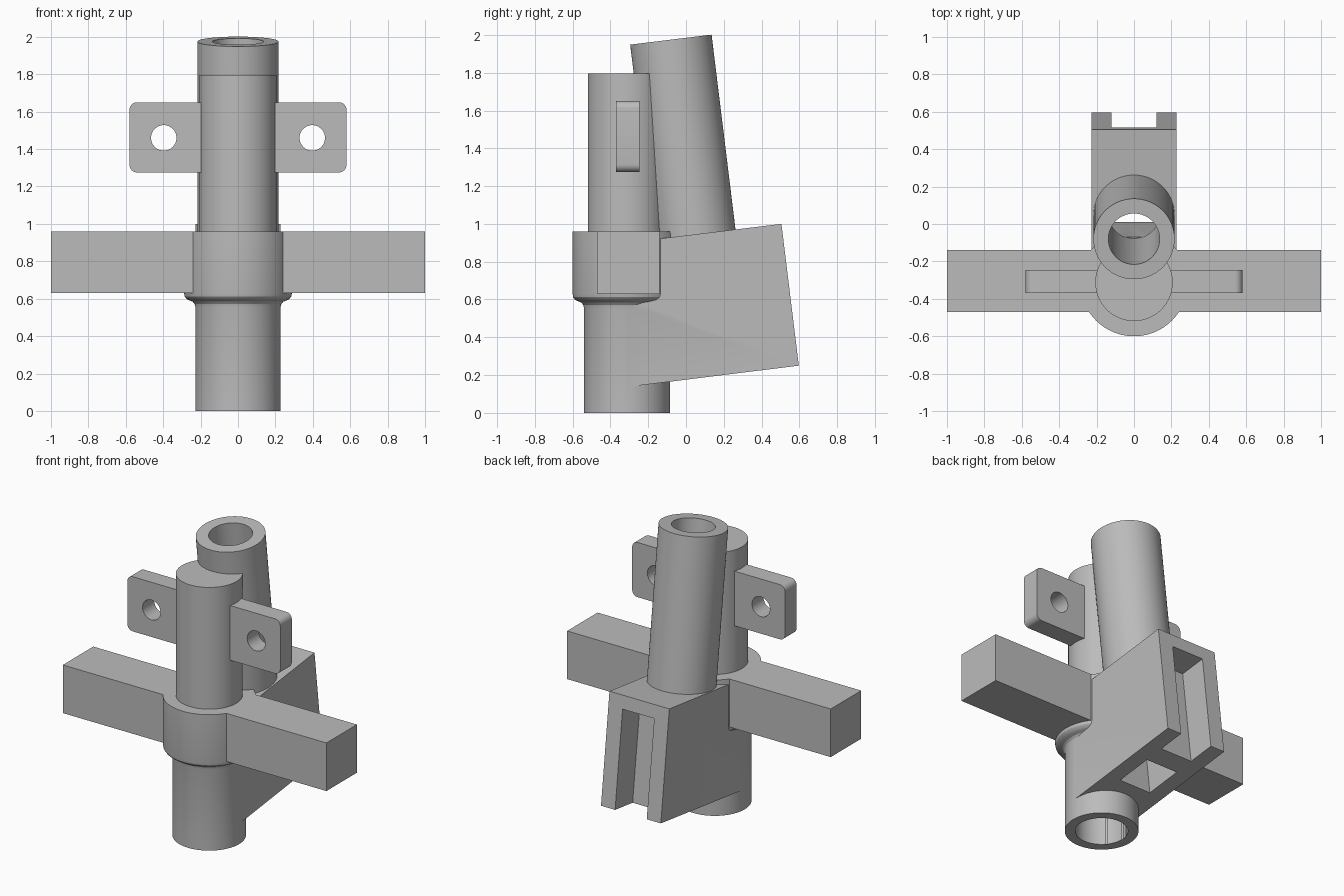
import bpy, bmesh, math
from mathutils import Matrix, Vector

cube = bpy.data.objects.get("Cube")
if cube:
    bpy.data.objects.remove(cube, do_unlink=True)

grey = bpy.data.materials.new("plain grey")
grey.use_nodes = True
grey.diffuse_color = (0.5, 0.5, 0.5, 1)
grey.node_tree.nodes["Principled BSDF"].inputs["Base Color"].default_value = (0.5, 0.5, 0.5, 1)

POST_Y = -0.312
SEGMENTS = 96
# Frame of the leaning tube: origin at the centre of its top rim
LEAN = Matrix.Translation((0, -0.08, 1.975)) @ Matrix.Rotation(math.radians(7), 4, 'X')
POST = Matrix.Translation((0, POST_Y, 0))


def make(name, bm, matrix=Matrix()):
    bm.transform(matrix)
    bmesh.ops.recalc_face_normals(bm, faces=bm.faces)
    mesh = bpy.data.meshes.new(name)
    bm.to_mesh(mesh)
    bm.free()
    mesh.materials.append(grey)
    obj = bpy.data.objects.new(name, mesh)
    bpy.context.collection.objects.link(obj)
    return obj


def box(name, low, high, matrix=Matrix()):
    low, high = Vector(low), Vector(high)
    bm = bmesh.new()
    bmesh.ops.create_cube(bm, size=1)
    size = Matrix.Diagonal((*(high - low), 1))
    return make(name, bm, matrix @ Matrix.Translation((low + high) / 2) @ size)


def cylinder(name, radius, z0, z1, matrix=Matrix()):
    bm = bmesh.new()
    bmesh.ops.create_cone(bm, cap_ends=True, segments=SEGMENTS, radius1=radius,
                          radius2=radius, depth=z1 - z0)
    return make(name, bm, matrix @ Matrix.Translation((0, 0, (z0 + z1) / 2)))


def lathe(name, profile, matrix=Matrix()):
    """Solid of revolution from (radius, z) points, ending on the axis."""
    bm = bmesh.new()
    verts = [bm.verts.new((r, 0, z)) for r, z in profile]
    edges = [bm.edges.new(pair) for pair in zip(verts, verts[1:])]
    bmesh.ops.spin(bm, geom=verts + edges, cent=(0, 0, 0), axis=(0, 0, 1),
                   angle=math.tau, steps=SEGMENTS)
    bmesh.ops.remove_doubles(bm, verts=bm.verts, dist=0.0001)
    return make(name, bm, matrix)


def prism(name, points, depth, matrix=Matrix()):
    """Extrude a 3D polygon along the given vector."""
    bm = bmesh.new()
    face = bm.faces.new([bm.verts.new(p) for p in points])
    grown = bmesh.ops.extrude_face_region(bm, geom=[face], use_keep_orig=True)
    moved = [g for g in grown["geom"] if isinstance(g, bmesh.types.BMVert)]
    bmesh.ops.translate(bm, verts=moved, vec=depth)
    return make(name, bm, matrix)


def combine(target, tool, operation):
    mod = target.modifiers.new(operation.lower(), 'BOOLEAN')
    mod.operation = operation
    mod.solver = 'EXACT'
    mod.object = tool
    bpy.context.view_layer.update()
    graph = bpy.context.evaluated_depsgraph_get()
    mesh = bpy.data.meshes.new_from_object(target.evaluated_get(graph))
    target.modifiers.clear()
    target.data = mesh
    bpy.data.objects.remove(tool, do_unlink=True)


# Upright post with its collar and filleted shoulder
body = lathe("joint_body", [
    (0, 0), (0.228, 0), (0.228, 0.555), (0.232, 0.572), (0.242, 0.584),
    (0.26, 0.591), (0.275, 0.599), (0.285, 0.612), (0.288, 0.63), (0.288, 0.96),
    (0.207, 0.96), (0.207, 1.795), (0, 1.795)], POST)

# Cross arms
combine(body, box("cross_arms", (-1, -0.47, 0.63), (1, -0.14, 0.96)), 'UNION')

# Mounting tabs with rounded outer corners
outline = []
for cx, cz, start in ((0.54, 1.315, -90), (0.54, 1.61, 0), (-0.54, 1.61, 90), (-0.54, 1.315, 180)):
    for step in range(7):
        a = math.radians(start + 15 * step)
        outline.append((cx + 0.04 * math.cos(a), -0.37, cz + 0.04 * math.sin(a)))
combine(body, prism("mounting_tabs", outline, (0, 0.125, 0)), 'UNION')

# Sloping rear block
side = [(-0.312, 0.137), (0.597, 0.25), (0.505, 1.0), (-0.312, 0.901)]
combine(body, prism("rear_block", [(-0.227, y, z) for y, z in side], (0.454, 0, 0)), 'UNION')

# Leaning tube
combine(body, cylinder("leaning_tube", 0.217, -1.3, 0, LEAN), 'UNION')

# Bores, rear slot, square pocket and tab holes
cutters = [
    cylinder("post_bore", 0.163, -0.1, 0.75, POST),
    cylinder("tube_bore", 0.137, -1.14, 0.1, LEAN),
    box("square_pocket", (-0.12, -0.13, -1.95), (0.12, 0.13, -1.13), LEAN),
    box("rear_slot", (-0.12, 0.27, -1.95), (0.12, 0.6, -1.13), LEAN),
]
for x in (-0.397, 0.397):
    across = Matrix.Translation((x, -0.31, 1.46)) @ Matrix.Rotation(math.pi / 2, 4, 'X')
    cutters.append(cylinder("tab_hole", 0.068, -0.2, 0.2, across))
for cutter in cutters:
    cutter.hide_render = True
    combine(body, cutter, 'DIFFERENCE')

# Smooth the round walls, keep the edges sharp
for obj in bpy.context.selected_objects:
    obj.select_set(False)
body.select_set(True)
bpy.context.view_layer.objects.active = body
bpy.ops.object.shade_smooth_by_angle(angle=math.radians(25))
